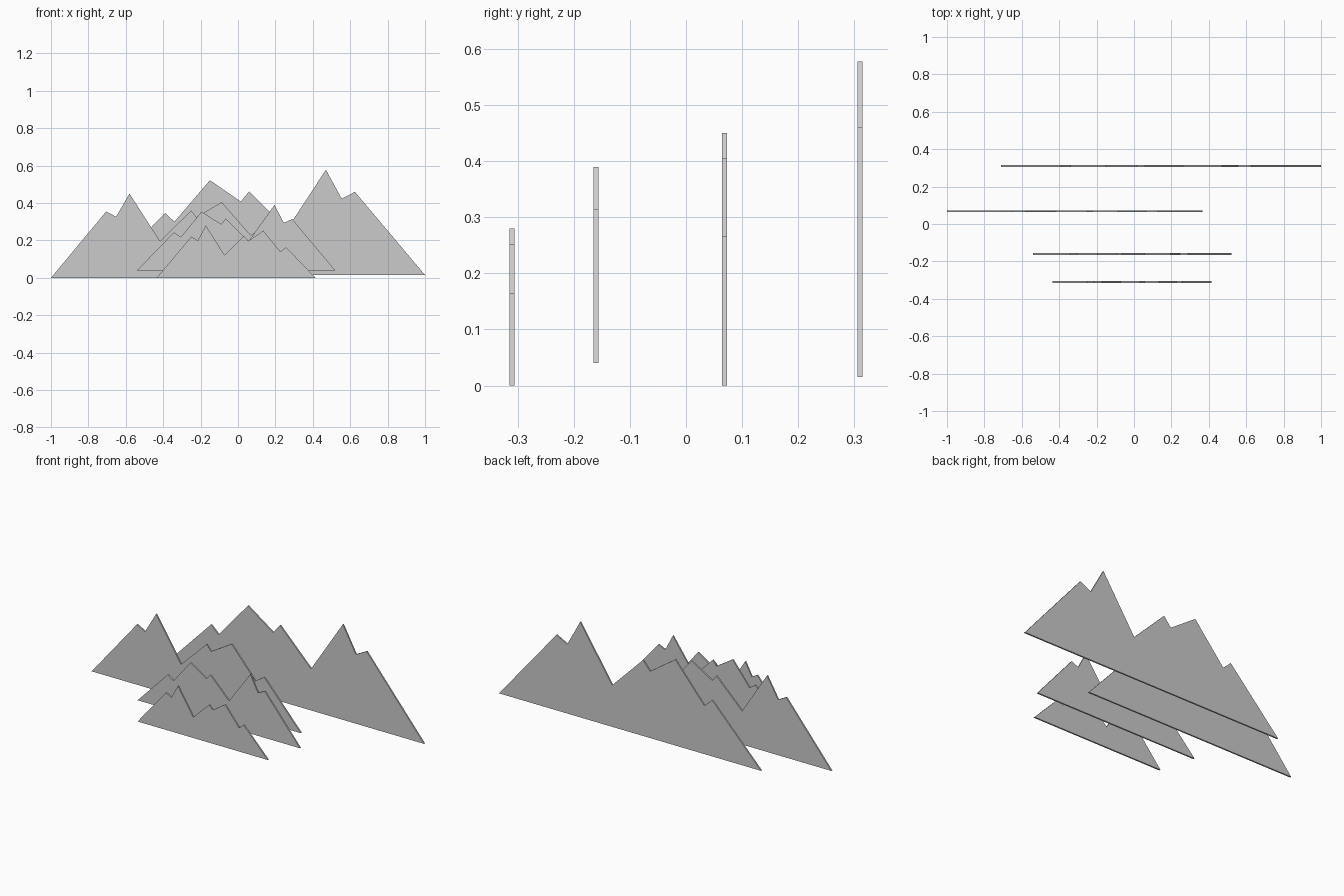
import bpy, bmesh

THICK = 0.009


def ridge(name, y, outline):
    """Thin upright sheet cut to a mountain skyline (x, z points)."""
    bm = bmesh.new()
    front = bm.faces.new([bm.verts.new((x, y - THICK / 2, z)) for x, z in outline])
    ext = bmesh.ops.extrude_face_region(bm, geom=[front], use_keep_orig=True)
    verts = [g for g in ext["geom"] if isinstance(g, bmesh.types.BMVert)]
    bmesh.ops.translate(bm, verts=verts, vec=(0, THICK, 0))
    bmesh.ops.recalc_face_normals(bm, faces=bm.faces)
    mesh = bpy.data.meshes.new(name)
    bm.to_mesh(mesh)
    bm.free()
    obj = bpy.data.objects.new(name, mesh)
    bpy.context.collection.objects.link(obj)


# Nearest, smallest range
ridge("front_mountains", -0.31, [
    (-0.435, 0), (-0.25, 0.22), (-0.215, 0.20), (-0.172, 0.28), (-0.072, 0.122),
    (0.032, 0.224), (0.055, 0.198), (0.135, 0.252), (0.227, 0.14), (0.257, 0.164),
    (0.415, 0)])

# Second range, raised slightly
ridge("middle_front_mountains", -0.16, [
    (-0.54, 0.04), (-0.343, 0.243), (-0.305, 0.218), (-0.195, 0.354), (-0.09, 0.287),
    (-0.065, 0.317), (0.056, 0.195), (0.195, 0.39), (0.245, 0.294), (0.29, 0.314),
    (0.52, 0.04)])

# Third range, extends to the left
ridge("middle_back_mountains", 0.069, [
    (-1.0, 0), (-0.705, 0.355), (-0.652, 0.327), (-0.58, 0.45), (-0.417, 0.197),
    (-0.25, 0.36), (-0.222, 0.325), (-0.087, 0.405), (0.068, 0.228), (0.125, 0.267),
    (0.365, 0)])

# Tallest range at the back, extends to the right
ridge("back_mountains", 0.31, [
    (-0.71, 0.015), (-0.39, 0.347), (-0.34, 0.30), (-0.15, 0.522), (0.015, 0.408),
    (0.06, 0.463), (0.262, 0.26), (0.47, 0.578), (0.555, 0.423), (0.625, 0.46),
    (1.0, 0.015)])
